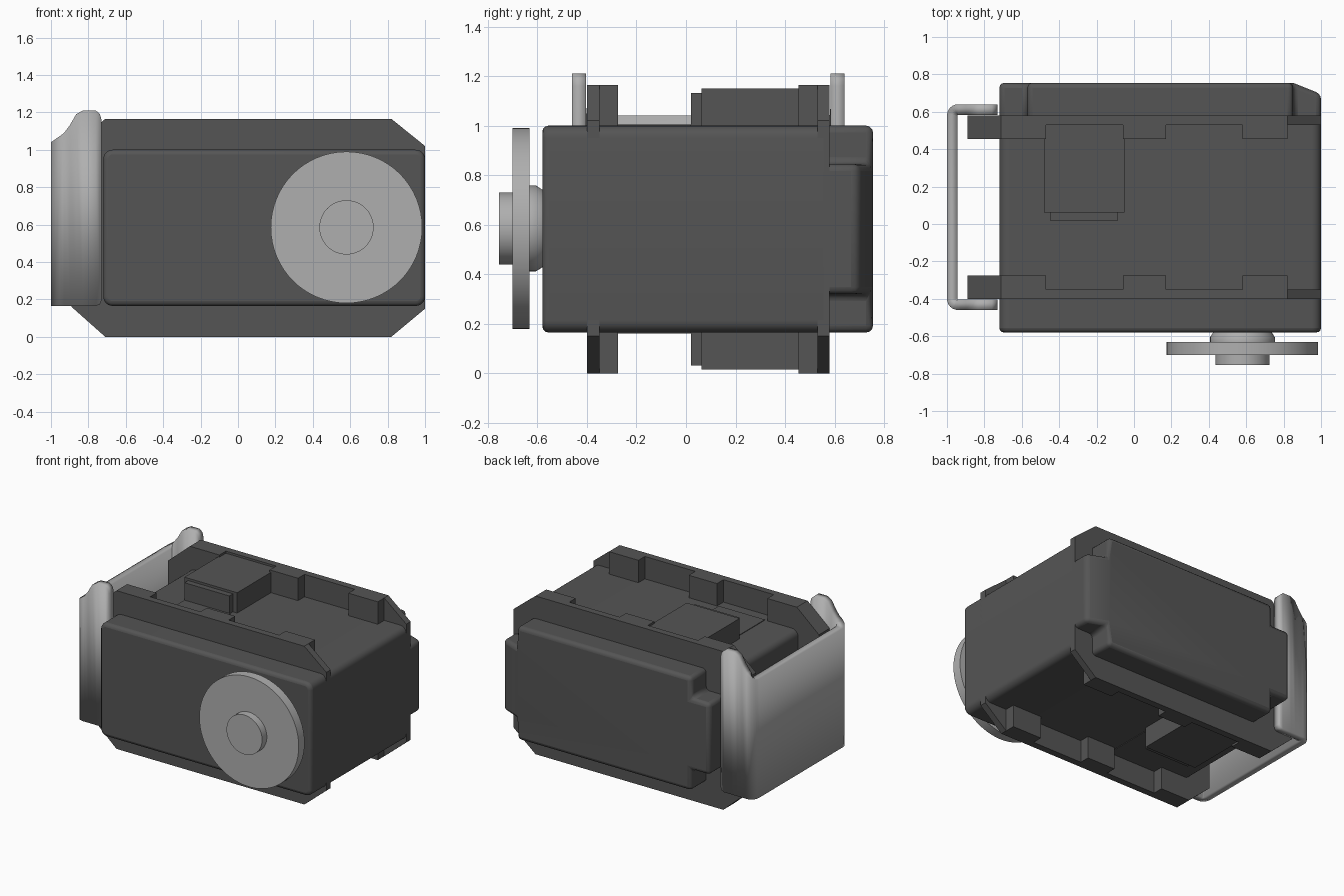
import bpy, bmesh, math

if "Cube" in bpy.data.objects:
    bpy.data.objects.remove(bpy.data.objects["Cube"])

def mat(name, v):
    m = bpy.data.materials.new(name)
    m.diffuse_color = (v, v, v, 1)
    m.use_nodes = True
    m.node_tree.nodes["Principled BSDF"].inputs["Base Color"].default_value = m.diffuse_color
    return m

DARK, LIGHT = mat("dark_plastic", 0.09), mat("light_metal", 0.43)
ZC, YC = 0.5825, 0.09          # mirror centres of case height and flange spacing

def finish(name, bm, material, bevel=0, smooth=False):
    bmesh.ops.recalc_face_normals(bm, faces=bm.faces)
    me = bpy.data.meshes.new(name)
    bm.to_mesh(me)
    bm.free()
    ob = bpy.data.objects.new(name, me)
    bpy.context.collection.objects.link(ob)
    me.materials.append(material)
    if smooth:
        bpy.ops.object.select_all(action='DESELECT')
        ob.select_set(True)
        bpy.context.view_layer.objects.active = ob
        bpy.ops.object.shade_smooth_by_angle(angle=math.radians(35))
    if bevel:
        b = ob.modifiers.new("bevel", 'BEVEL')
        b.width, b.segments, b.limit_method = bevel, 3, 'ANGLE'
        b.angle_limit = math.radians(35)
    return ob

def prism_bm(pts, y0, y1):
    """Extrude an x-z outline from y0 to y1."""
    bm = bmesh.new()
    f = bm.faces.new([bm.verts.new((x, y0, z)) for x, z in pts])
    ext = bmesh.ops.extrude_face_region(bm, geom=[f])
    for v in ext["geom"]:
        if isinstance(v, bmesh.types.BMVert):
            v.co.y = y1
    return bm

def prism(name, pts, y0, y1, material=DARK, **kw):
    return finish(name, prism_bm(pts, y0, y1), material, **kw)

def rect(x0, x1, z0, z1):
    return [(x0, z0), (x1, z0), (x1, z1), (x0, z1)]

def rounded(x0, x1, z0, z1, r, n=6):
    pts = []
    for i, (x, z) in enumerate([(x1 - r, z1 - r), (x0 + r, z1 - r), (x0 + r, z0 + r), (x1 - r, z0 + r)]):
        for k in range(n + 1):
            a = math.pi / 2 * (i + k / n)
            pts.append((x + r * math.cos(a), z + r * math.sin(a)))
    return pts

# Main case
prism("main_case", rounded(-0.72, 1, 0.165, 1, 0.05), -0.58, 0.58, bevel=0.025, smooth=True)

# Rear cover: four notched corners, right end falling away
xs, zs = (-0.72, -0.57, 0.85, 1.0), (0.165, 0.32, 0.845, 1.0)
plus = [(xs[1], zs[0]), (xs[2], zs[0]), (xs[2], zs[1]), (xs[3], zs[1]), (xs[3], zs[2]), (xs[2], zs[2]),
        (xs[2], zs[3]), (xs[1], zs[3]), (xs[1], zs[2]), (xs[0], zs[2]), (xs[0], zs[1]), (xs[1], zs[1])]
bm = prism_bm(plus, 0.54, 0.755)
bmesh.ops.connect_verts(bm, verts=[v for v in bm.verts if v.co.y > 0.7 and abs(v.co.x - 0.85) < 1e-4
                                   and 0.3 < v.co.z < 0.9])
for v in bm.verts:
    if v.co.y > 0.7 and v.co.x > 0.99:
        v.co.y = 0.695
finish("rear_cover", bm, DARK, bevel=0.028, smooth=True)

# Two mounting flanges with thick inner pads
web = [(-0.71, 0), (0.82, 0), (1, 0.15), (1, 1.02), (0.82, 1.165), (-0.71, 1.165), (-0.89, 1.01), (-0.89, 0.16)]
end_pad = [(-0.71, 0), (-0.47, 0), (-0.47, 1.165), (-0.71, 1.165), (-0.89, 1.01), (-0.89, 0.16)]
for side, s in (("front", 1), ("back", -1)):
    def fy(y):
        return YC + s * (y - YC)
    prism(side + "_flange", web, fy(-0.40), fy(-0.35))
    for i, p in enumerate((end_pad, rect(-0.06, 0.17, 0, 1.165), rect(0.58, 0.82, 0, 1.165))):
        prism(f"{side}_flange_pad_{i}", p, fy(-0.35), fy(-0.275))

# Connector blocks, showing on both top and bottom
def block(name, x0, x1, y0, y1, h):
    prism(name, rect(x0, x1, ZC - h, ZC + h), y0, y1)

block("connector_block", -0.48, -0.05, 0.062, 0.53, 0.567)
block("connector_lip", -0.45, -0.085, 0.02, 0.062, 0.55)
block("connector_plate", -0.45, -0.075, -0.275, 0.02, 0.422)

# Output horn, turned about the y axis: (radius, y) profile
profile = [(0, -0.755), (0.145, -0.755), (0.145, -0.70), (0.405, -0.70), (0.405, -0.632),
           (0.173, -0.632), (0.173, -0.605), (0.15, -0.57), (0, -0.57)]
bm = bmesh.new()
vs = [bm.verts.new((0.58 + r, y, 0.585)) for r, y in profile]
es = [bm.edges.new(p) for p in zip(vs, vs[1:])]
bmesh.ops.spin(bm, geom=vs + es, cent=(0.58, 0, 0.585), axis=(0, 1, 0), angle=math.tau, steps=64)
bmesh.ops.remove_doubles(bm, verts=bm.verts, dist=1e-4)
finish("output_horn", bm, LIGHT, smooth=True)

# U-shaped bracket: upright strip (x, y, bottom, top) around the case end, then thickened
arm = [(-0.73, 0.195, 1.16), (-0.738, 0.173, 1.19), (-0.76, 0.165, 1.21), (-0.83, 0.165, 1.21),
       (-0.865, 0.165, 1.19), (-0.90, 0.165, 1.13), (-0.93, 0.165, 1.09)]
half = [(x, -0.46, b, t) for x, b, t in arm]
for k in range(7):
    a = math.pi / 12 * k
    x = -0.94 - 0.06 * math.sin(a)
    half.append((x, -0.40 - 0.06 * math.cos(a), 0.165, 1.04 + (x + 1) * 0.7))
path = half + [(x, 2 * YC - y, b, t) for x, y, b, t in reversed(half)]
me = bpy.data.meshes.new("end_bracket")
n = len(path)
me.from_pydata([(x, y, b) for x, y, b, t in path] + [(x, y, t) for x, y, b, t in path], [],
               [(i, n + i, n + i + 1, i + 1) for i in range(n - 1)])
me.materials.append(LIGHT)
bracket = bpy.data.objects.new("end_bracket", me)
bpy.context.collection.objects.link(bracket)
sol = bracket.modifiers.new("thickness", 'SOLIDIFY')
sol.thickness, sol.offset, sol.use_even_offset = 0.056, -1, True
bpy.ops.object.select_all(action='DESELECT')
bracket.select_set(True)
bpy.context.view_layer.objects.active = bracket
bpy.ops.object.shade_smooth_by_angle(angle=math.radians(35))
